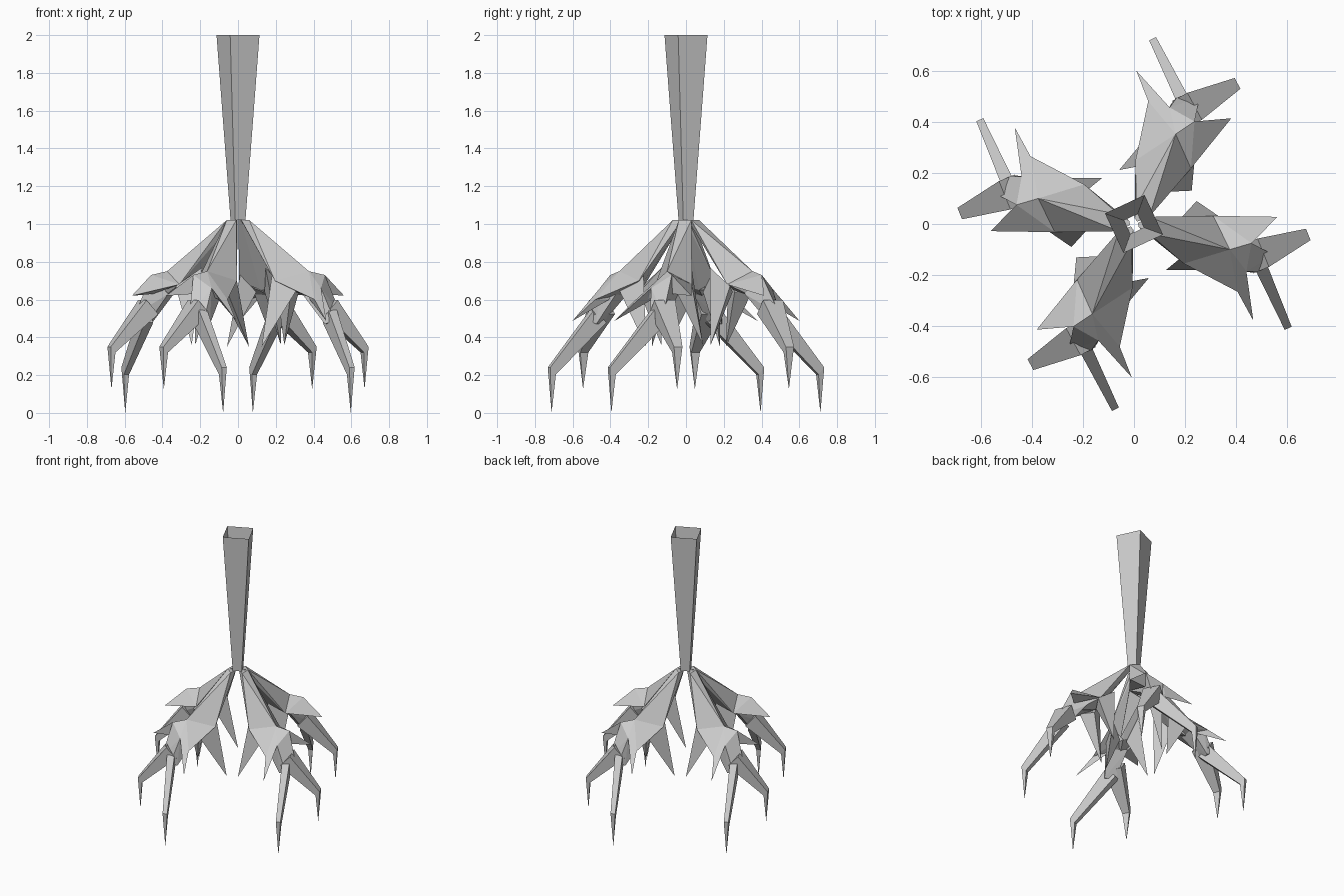
import bpy, bmesh, math
from mathutils import Matrix, Vector

if "Cube" in bpy.data.objects:
    bpy.data.objects.remove(bpy.data.objects["Cube"])

# The four limbs mirror each other across axes turned 25 degrees from x and y
R = Matrix.Rotation(math.radians(25.1), 4, 'Z')


def finish(name, bm, mirrored=True):
    bmesh.ops.recalc_face_normals(bm, faces=bm.faces)
    i = 0
    for sx in ((1, -1) if mirrored else (1,)):
        for sy in ((1, -1) if mirrored else (1,)):
            i += 1
            b = bm.copy()
            b.transform(R @ Matrix.Diagonal((sx, sy, 1, 1)) @ R.inverted())
            if sx * sy < 0:
                bmesh.ops.reverse_faces(b, faces=b.faces)
            me = bpy.data.meshes.new(name)
            b.to_mesh(me)
            b.free()
            ob = bpy.data.objects.new(f"{name}_{i}" if mirrored else name, me)
            bpy.context.collection.objects.link(ob)
    bm.free()


def hull(name, pts):
    bm = bmesh.new()
    for p in pts:
        bm.verts.new(p)
    res = bmesh.ops.convex_hull(bm, input=bm.verts)
    junk = [g for g in res["geom_interior"] if isinstance(g, bmesh.types.BMVert)]
    bmesh.ops.delete(bm, geom=junk, context='VERTS')
    finish(name, bm)


def claw(name, path, tip):
    """Four-sided tapering tube through (centre, half width, half height), ending in a point."""
    bm = bmesh.new()
    rings = []
    out = (Vector(path[-1][0]) - Vector(path[0][0]))
    out.z = 0
    out.normalize()
    side = Vector((-out.y, out.x, 0))
    # sections lean so the tube stays square to the drooping path
    up = (Vector((0, 0, 1)) + out * 0.9).normalized()
    for c, w, h in path:
        rings.append([bm.verts.new(Vector(c) + side * w * a + up * h * b)
                      for a, b in ((1, 1), (-1, 1), (-1, -1), (1, -1))])
    for r, s in zip(rings, rings[1:]):
        for k in range(4):
            bm.faces.new((r[k], r[k - 1], s[k - 1], s[k]))
    t = bm.verts.new(tip)
    for k in range(4):
        bm.faces.new((rings[-1][k], rings[-1][k - 1], t))
    bm.faces.new(rings[0])
    finish(name, bm)


# Stem: open square tube, flaring upward
bm = bmesh.new()
lo, hi = [[bm.verts.new((r * math.cos(a), r * math.sin(a), z))
           for a in [math.radians(-20 + 90 * k) for k in range(4)]]
          for r, z in ((0.042, 1.02), (0.121, 2.0))]
for k in range(4):
    bm.faces.new((lo[k - 1], lo[k], hi[k], hi[k - 1]))
finish("stem", bm, False)

# Shared landmarks of one limb
M = (0.375, -0.10, 0.75)    # top knuckle
E = (0.195, -0.155, 0.70)   # canopy edge, one side
F = (0.31, 0.032, 0.68)     # canopy edge, other side
G = (0.46, -0.075, 0.73)    # outer knuckle
H = (0.44, -0.185, 0.66)    # valley beside the long spike
K = (0.405, -0.265, 0.60)   # base of the long spike
U = (0.40, -0.09, 0.61)     # underside

# Upper limb, widening from the stem down to the palm
hull("upper_limb", [(0.06, 0.028, 1.02), (0.06, -0.038, 1.02), (0.018, -0.012, 1.02),
                    (0.016, 0.004, 1.02), M, E, F, (0.27, -0.07, 0.65)])
# Palm and web
hull("palm", [M, F, G, H, (0.27, -0.07, 0.65), U])
hull("web", [M, E, H, K, (0.29, -0.10, 0.65), U])
# Spikes around the palm
hull("outer_spike", [M, F, G, (0.45, -0.07, 0.63), (0.562, 0.028, 0.62)])
hull("long_spike", [M, H, K, (0.38, -0.18, 0.60), (0.467, -0.378, 0.487)])
hull("inner_spike_a", [(0.19, 0.03, 0.77), (0.33, 0.032, 0.67), (0.28, -0.05, 0.64),
                       (0.245, 0.09, 0.36)])
hull("inner_spike_b", [(0.18, -0.135, 0.73), (0.31, -0.18, 0.65), (0.26, -0.09, 0.64),
                       (0.125, -0.18, 0.35)])
# Forearm linking palm and claws
hull("forearm", [G, H, (0.34, -0.17, 0.63), (0.37, -0.04, 0.63),
                 (0.545, -0.12, 0.52), (0.51, -0.19, 0.49), (0.46, -0.19, 0.47), (0.48, -0.12, 0.47)])
# Short wide claw and long thin claw
claw("short_claw", [((0.475, -0.125, 0.56), 0.06, 0.05), ((0.67, -0.046, 0.335), 0.024, 0.02)],
     (0.67, -0.047, 0.125))
claw("long_claw", [((0.485, -0.14, 0.515), 0.025, 0.05), ((0.597, -0.393, 0.222), 0.015, 0.025)],
     (0.597, -0.395, 0.0))
